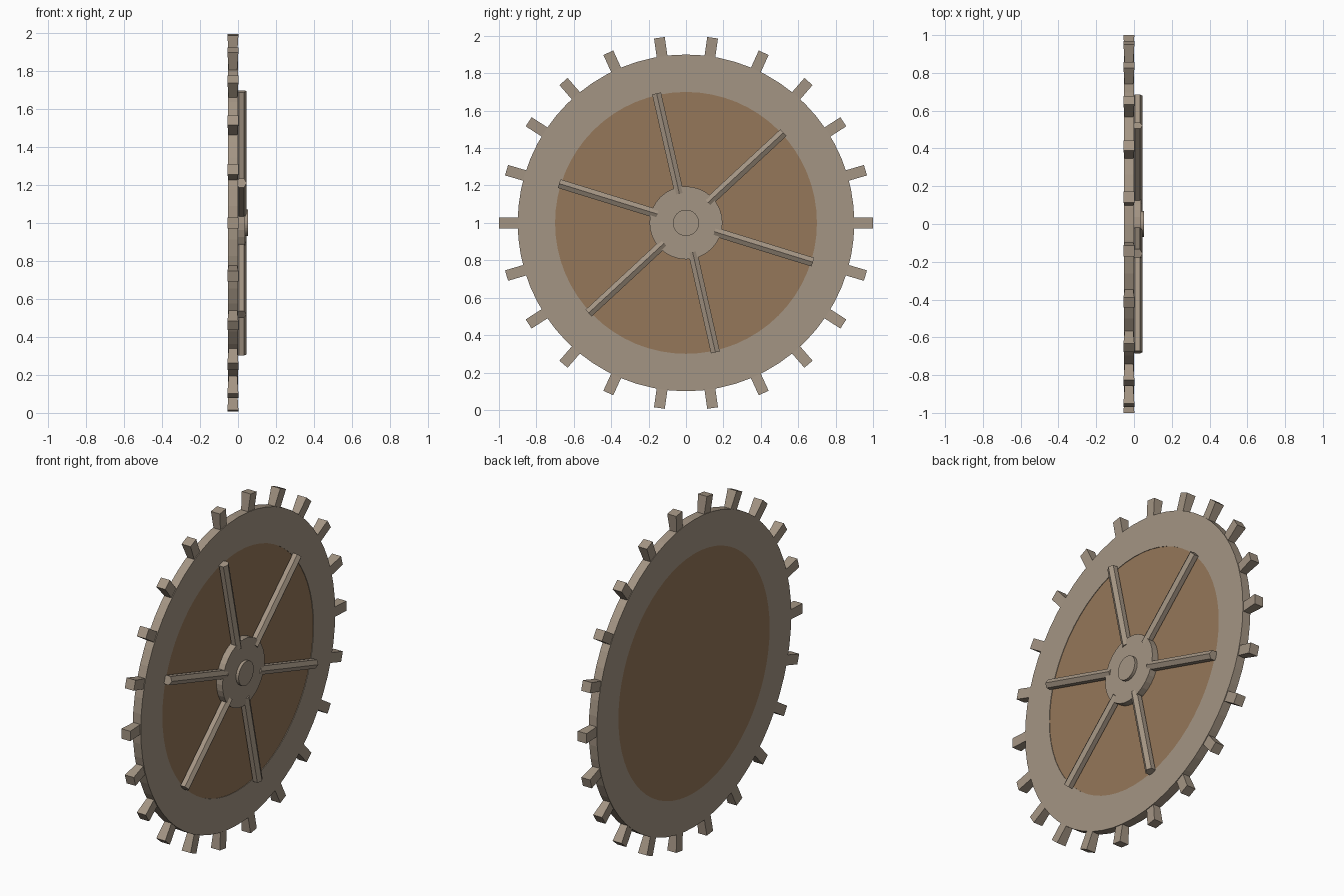
import bpy, bmesh
from math import cos, sin, pi, radians
from mathutils import Matrix, Vector

cube = bpy.data.objects.get("Cube")
if cube:
    bpy.data.objects.remove(cube)


def material(name, rgb):
    m = bpy.data.materials.new(name)
    m.use_nodes = True
    m.diffuse_color = (*rgb, 1)
    m.node_tree.nodes["Principled BSDF"].inputs["Base Color"].default_value = (*rgb, 1)
    return m


GREY = material("weathered grey wood", (0.37, 0.30, 0.23))
BROWN = material("brown wood", (0.30, 0.185, 0.10))
CENTRE = Vector((0, 0, 1))
TEETH = 22
SPOKES = 6


def add_object(name, bm, mat):
    bmesh.ops.recalc_face_normals(bm, faces=bm.faces)
    mesh = bpy.data.meshes.new(name)
    bm.to_mesh(mesh)
    bm.free()
    mesh.materials.append(mat)
    ob = bpy.data.objects.new(name, mesh)
    bpy.context.collection.objects.link(ob)
    ob.location = CENTRE
    return ob


def disc(name, radius, x0, x1, sides, mat):
    """Solid disc whose axis lies along x."""
    bm = bmesh.new()
    place = Matrix.Translation(((x0 + x1) / 2, 0, 0)) @ Matrix.Rotation(pi / 2, 4, 'Y')
    bmesh.ops.create_cone(bm, cap_ends=True, segments=sides, radius1=radius,
                          radius2=radius, depth=x1 - x0, matrix=place)
    return add_object(name, bm, mat)


def ring(name, inner, outer, x0, x1, sides, mat):
    """Flat ring about x, made from a rectangular section."""
    bm = bmesh.new()
    section = [(x0, inner), (x1, inner), (x1, outer), (x0, outer)]
    loops = []
    for i in range(sides):
        a = 2 * pi * i / sides
        loops.append([bm.verts.new((x, r * cos(a), r * sin(a))) for x, r in section])
    for i in range(sides):
        a, b = loops[i], loops[(i + 1) % sides]
        for j in range(4):
            k = (j + 1) % 4
            bm.faces.new((a[j], a[k], b[k], b[j]))
    return add_object(name, bm, mat)


# Rim and the boarded panel filling it
ring("rim", 0.70, 0.90, -0.052, 0.0, 64, GREY)
disc("panel", 0.70, -0.052, -0.003, 64, BROWN)

# Teeth around the rim
for i in range(TEETH):
    bm = bmesh.new()
    turn = Matrix.Rotation(2 * pi * i / TEETH, 4, 'X')
    place = turn @ Matrix.Translation((-0.027, 0.92, 0))
    bmesh.ops.create_cube(bm, size=1, matrix=place @ Matrix.Diagonal((0.058, 0.16, 0.058, 1)))
    # keep the buried end flush inside the rim
    for v in bm.verts:
        if v.co.yz.length < 0.88:
            v.co.x = -0.045 if v.co.x < -0.027 else -0.008
    add_object(f"tooth_{i + 1}", bm, GREY)

# Six-sided spokes on the front of the panel
for i in range(SPOKES):
    bm = bmesh.new()
    turn = Matrix.Rotation(radians(42.8) + 2 * pi * i / SPOKES, 4, 'X')
    place = (turn @ Matrix.Translation((0.018, 0.435, 0))
             @ Matrix.Rotation(pi / 2, 4, 'X') @ Matrix.Rotation(pi / 2, 4, 'Z'))
    bmesh.ops.create_cone(bm, cap_ends=True, segments=6, radius1=0.028,
                          radius2=0.028, depth=0.55, matrix=place)
    add_object(f"spoke_{i + 1}", bm, GREY)

# Hub plate and axle end
disc("hub", 0.195, -0.02, 0.036, 32, GREY)
disc("axle_end", 0.07, 0.03, 0.053, 32, GREY)
